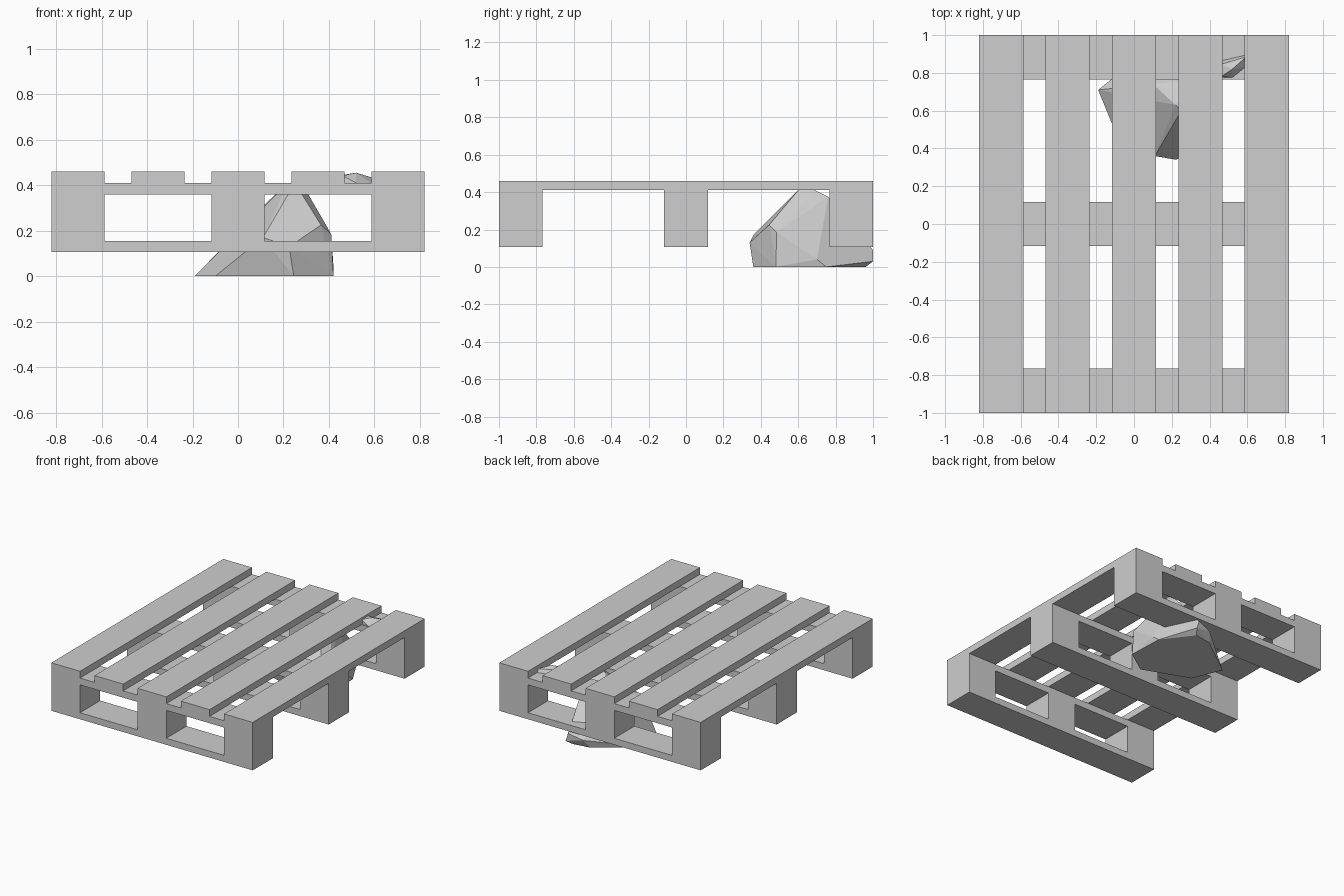
import bpy, bmesh

if "Cube" in bpy.data.objects:
    bpy.data.objects.remove(bpy.data.objects["Cube"])

# one plain grey for the whole model
grey = bpy.data.materials.new("plain_grey")
grey.diffuse_color = (0.62, 0.62, 0.62, 1)
grey.use_nodes = True
grey.node_tree.nodes["Principled BSDF"].inputs["Base Color"].default_value = grey.diffuse_color


def finish(bm, name):
    bmesh.ops.recalc_face_normals(bm, faces=bm.faces)
    me = bpy.data.meshes.new(name)
    bm.to_mesh(me)
    bm.free()
    me.materials.append(grey)
    ob = bpy.data.objects.new(name, me)
    bpy.context.collection.objects.link(ob)
    return ob


def box(name, x0, x1, y0, y1, z0, z1):
    bm = bmesh.new()
    bmesh.ops.create_cube(bm, size=1)
    for v in bm.verts:
        v.co = (x1 if v.co.x > 0 else x0,
                y1 if v.co.y > 0 else y0,
                z1 if v.co.z > 0 else z0)
    return finish(bm, name)


def stone(name, points):
    bm = bmesh.new()
    for p in points:
        bm.verts.new(p)
    res = bmesh.ops.convex_hull(bm, input=bm.verts)
    unused = [g for g in res["geom_interior"] if isinstance(g, bmesh.types.BMVert)]
    bmesh.ops.delete(bm, geom=unused, context='VERTS')
    bmesh.ops.dissolve_limit(bm, angle_limit=0.06, verts=bm.verts, edges=bm.edges)
    return finish(bm, name)


W, H = 0.82, 0.117        # half width of pallet, half width of a board
Z = (0.107, 0.155, 0.36, 0.41, 0.46)

# deck slats running front to back
for i in range(5):
    c = (i - 2) * (W - H) / 2
    box(f"deck_slat_{i + 1}", c - H, c + H, -1, 1, Z[3], Z[4])

# three runners: bottom board, three blocks and top board
for label, y in (("front", -1 + H), ("middle", 0), ("rear", 1 - H)):
    y0, y1 = y - H, y + H
    box(f"{label}_bottom_board", -W, W, y0, y1, Z[0], Z[1])
    box(f"{label}_top_board", -W, W, y0, y1, Z[2], Z[3])
    for side, c in (("left", -W + H), ("centre", 0), ("right", W - H)):
        box(f"{label}_{side}_block", c - H, c + H, y0, y1, Z[1], Z[2])

# boulder that the pallet rests on
stone("boulder", [
    (-0.19, 0.71, 0), (-0.10, 0.49, 0), (0.245, 0.36, 0), (0.42, 0.48, 0),
    (0.41, 0.75, 0), (0.25, 0.96, 0), (0.12, 0.94, 0),
    (0.225, 0.34, 0.13), (0.11, 0.36, 0.17), (0.365, 0.445, 0.225),
    (0.41, 0.485, 0.185), (0.42, 0.70, 0.04),
    (0.25, 0.60, 0.41), (0.22, 0.63, 0.41), (0.28, 0.69, 0.41),
    (0.10, 0.74, 0.30), (0.29, 0.76, 0.375),
    (0.28, 1.0, 0.03), (0.26, 1.0, 0.09), (0.15, 0.98, 0.06)])

# small stone lodged between two slats at the rear
stone("small_stone", [
    (0.36, 0.78, 0.39), (0.52, 0.775, 0.41), (0.60, 0.83, 0.40), (0.60, 0.90, 0.40),
    (0.36, 0.85, 0.39), (0.38, 0.80, 0.43), (0.46, 0.78, 0.442),
    (0.52, 0.82, 0.455), (0.595, 0.885, 0.432), (0.46, 0.845, 0.445)])
